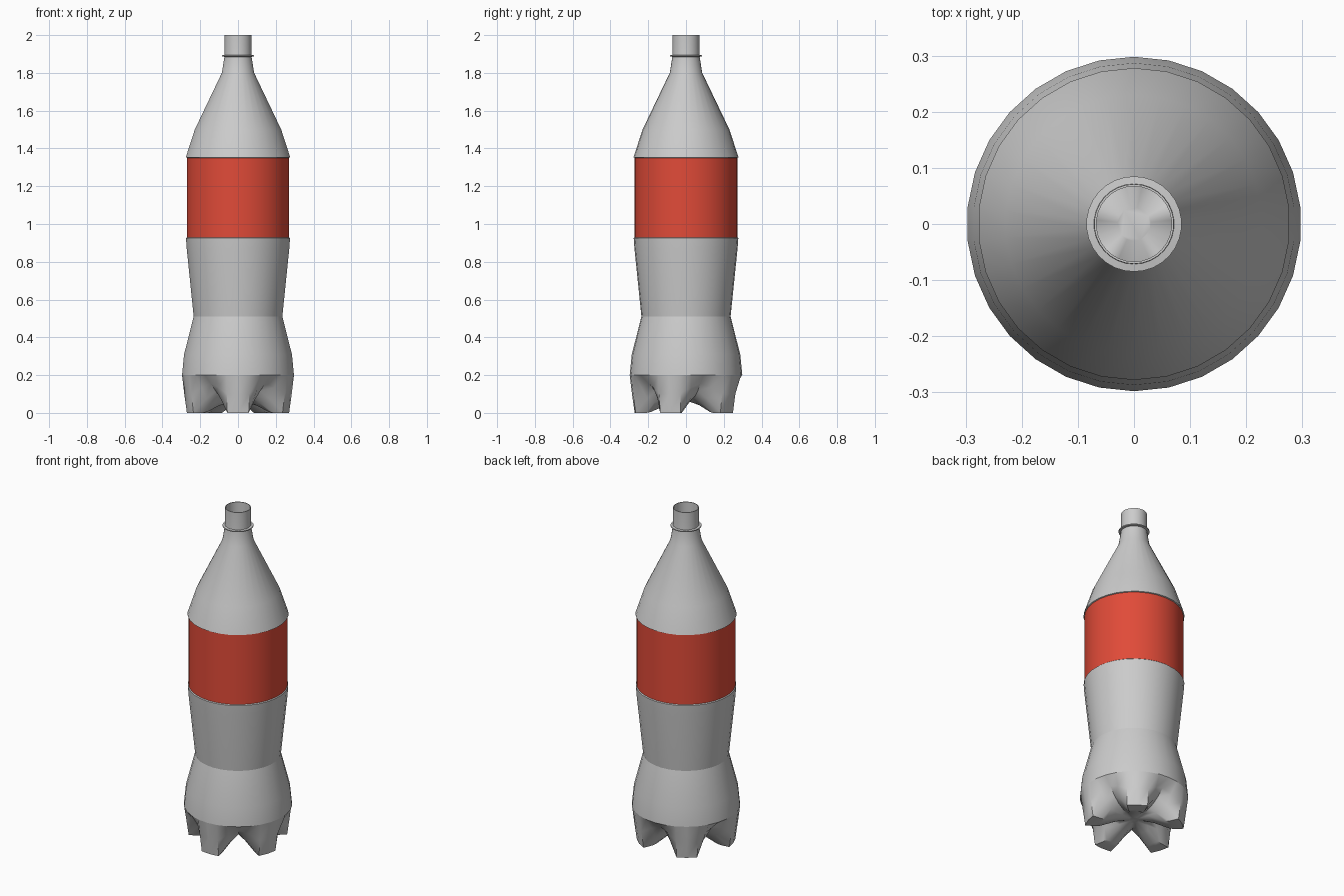
import bpy
import bmesh
from math import radians, cos, sin

if "Cube" in bpy.data.objects:
    bpy.data.objects.remove(bpy.data.objects["Cube"])

N = 30          # sides around the bottle
FEET = 5
STEP = 360 / N


def make_object(name, rings, cap=False, angle=35, colour=None):
    """Loft rings of N points (listed bottom to top) into a smooth skin."""
    bm = bmesh.new()
    loops = [[bm.verts.new(p) for p in ring] for ring in rings]
    for a, b in zip(loops, loops[1:]):
        for i in range(N):
            j = (i + 1) % N
            bm.faces.new((a[i], a[j], b[j], b[i]))
    if cap:
        bm.faces.new(loops[0][::-1])
    me = bpy.data.meshes.new(name)
    bm.to_mesh(me)
    bm.free()
    ob = bpy.data.objects.new(name, me)
    bpy.context.collection.objects.link(ob)
    if colour:
        mat = bpy.data.materials.new(name + "_colour")
        mat.diffuse_color = colour
        mat.use_nodes = True
        mat.node_tree.nodes["Principled BSDF"].inputs["Base Color"].default_value = mat.diffuse_color
        me.materials.append(mat)
    bpy.ops.object.select_all(action='DESELECT')
    ob.select_set(True)
    bpy.context.view_layer.objects.active = ob
    bpy.ops.object.shade_smooth_by_angle(angle=radians(angle))
    return ob


def point(i, r, z):
    a = radians(-90 + i * STEP)
    return (r * cos(a), r * sin(a), z)


def circles(profile):
    return [[point(i, r, z) for i in range(N)] for r, z in profile]


# Base: five feet, blended between a foot profile and a valley profile
foot = [(0.03, 0.06), (0.11, 0.04), (0.19, 0.005), (0.215, 0.0),
        (0.272, 0.0), (0.286, 0.10), (0.298, 0.20)]
valley = [(0.03, 0.06), (0.08, 0.065), (0.13, 0.08), (0.16, 0.09),
          (0.20, 0.115), (0.245, 0.155), (0.298, 0.20)]
blend = [0.0, 0.0, 0.65, 1.0]      # by steps away from the foot centre
per_foot = N // FEET
base = []
for (fr, fz), (vr, vz) in zip(foot, valley):
    ring = []
    for i in range(N):
        k = i % per_foot
        t = blend[min(k, per_foot - k)]
        ring.append(point(i, fr + (vr - fr) * t, fz + (vz - fz) * t))
    base.append(ring)
make_object("base_feet", base, cap=True, angle=50)

# Lower bulge and waist
make_object("lower_bulge", circles([(0.298, 0.20), (0.287, 0.31), (0.236, 0.51)]))
make_object("waist", circles([(0.236, 0.51), (0.273, 0.87), (0.277, 0.925), (0.271, 0.93)]))

# Label band
make_object("label", circles([(0.272, 0.928), (0.272, 1.352)]), colour=(0.75, 0.07, 0.04, 1))

# Shoulder cone, neck and mouth with an inner wall
make_object("shoulder_neck", circles([
    (0.271, 1.35), (0.278, 1.353), (0.230, 1.50), (0.086, 1.80), (0.073, 1.88),
    (0.071, 1.90), (0.071, 2.0), (0.067, 2.0), (0.067, 1.88)]))

# Thin collar under the thread
make_object("neck_collar", circles([
    (0.070, 1.885), (0.085, 1.887), (0.085, 1.893), (0.070, 1.895)]))
